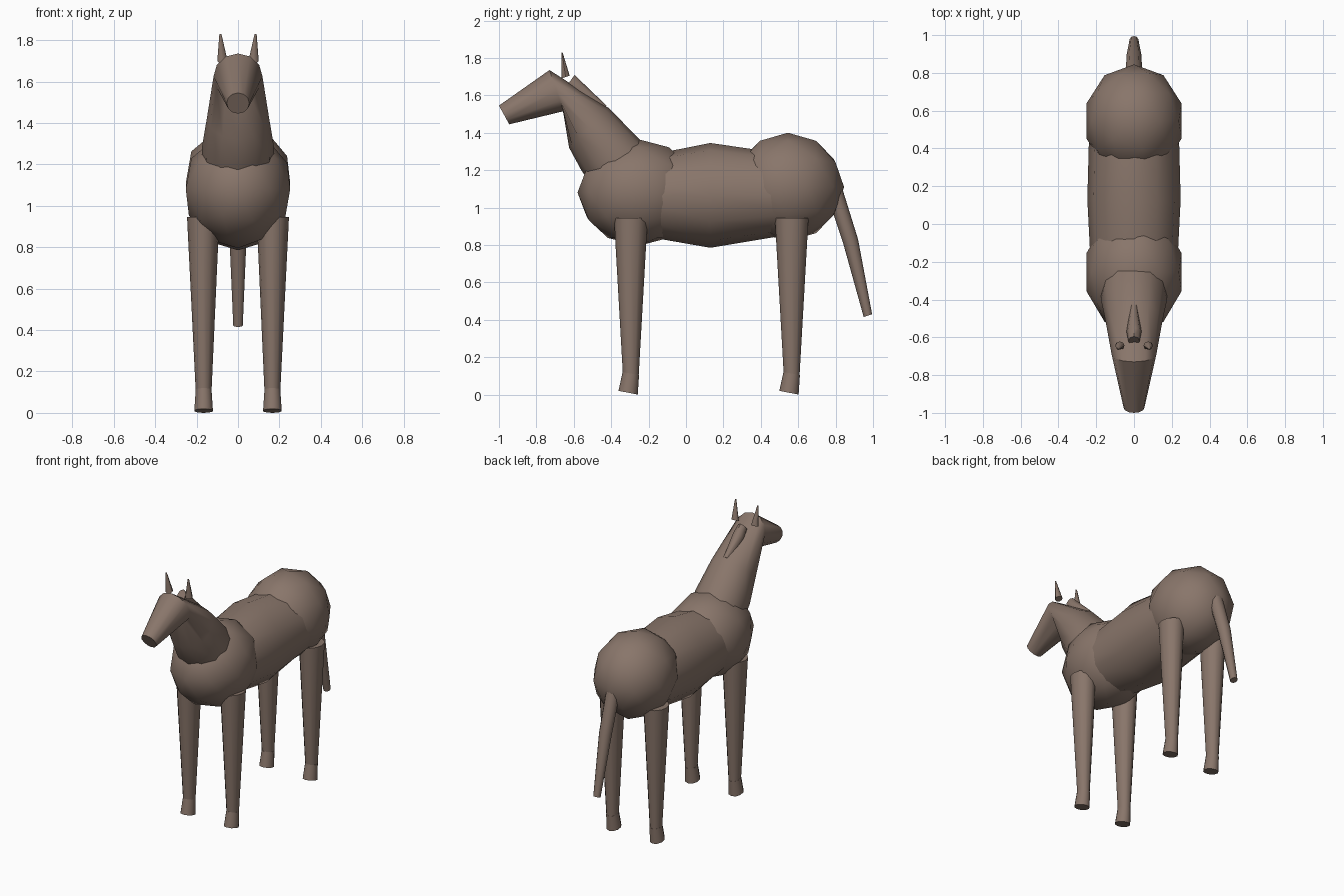
import bpy, bmesh, math
from mathutils import Vector

old = bpy.data.objects.get("Cube")
if old:
    bpy.data.objects.remove(old, do_unlink=True)

COLOUR = (0.25, 0.18, 0.145, 1)
coat = bpy.data.materials.new("brown_coat")
coat.use_nodes = True
coat.diffuse_color = COLOUR
coat.node_tree.nodes["Principled BSDF"].inputs["Base Color"].default_value = COLOUR


def finish(bm, name):
    """Turn a bmesh into a smooth-shaded object with the coat colour."""
    bmesh.ops.recalc_face_normals(bm, faces=bm.faces)
    mesh = bpy.data.meshes.new(name)
    bm.to_mesh(mesh)
    bm.free()
    mesh.materials.append(coat)
    obj = bpy.data.objects.new(name, mesh)
    bpy.context.collection.objects.link(obj)
    bpy.ops.object.select_all(action="DESELECT")
    obj.select_set(True)
    bpy.context.view_layer.objects.active = obj
    bpy.ops.object.shade_smooth_by_angle(angle=math.radians(50))
    return obj


def loft(name, rings, sides=10):
    """Skin elliptical rings: (centre x, half width, (y, z) one side, (y, z) other side)."""
    bm = bmesh.new()
    loops = []
    for x, w, a, b in rings:
        a, b = Vector((x, *a)), Vector((x, *b))
        mid, half = (a + b) / 2, (a - b) / 2
        angles = [math.tau * i / sides for i in range(sides)]
        loops.append([bm.verts.new(mid + half * math.cos(t) + Vector((w * math.sin(t), 0, 0)))
                      for t in angles])
    for lo, hi in zip(loops, loops[1:]):
        for i in range(sides):
            j = (i + 1) % sides
            bm.faces.new((lo[i], lo[j], hi[j], hi[i]))
    bm.faces.new(loops[0])
    bm.faces.new(loops[-1])
    return finish(bm, name)


def ball(name, centre, radii):
    bm = bmesh.new()
    bmesh.ops.create_icosphere(bm, subdivisions=2, radius=1)
    bmesh.ops.scale(bm, vec=radii, verts=bm.verts)
    bmesh.ops.translate(bm, vec=centre, verts=bm.verts)
    return finish(bm, name)


# Body masses
ball("chest", (0, -0.255, 1.08), (0.265, 0.325, 0.285))
ball("rump", (0, 0.545, 1.11), (0.265, 0.3, 0.29))
loft("barrel", [
    (0, 0.225, (-0.3, 1.26), (-0.3, 0.86)),
    (0, 0.247, (0.13, 1.345), (0.13, 0.785)),
    (0, 0.235, (0.58, 1.28), (0.58, 0.86)),
], 12)

# Neck running into the head and muzzle
loft("neck_and_head", [
    (0, 0.17, (-0.15, 1.26), (-0.48, 1.08)),
    (0, 0.175, (-0.24, 1.355), (-0.56, 1.2)),
    (0, 0.15, (-0.41, 1.53), (-0.625, 1.32)),
    (0, 0.118, (-0.73, 1.735), (-0.655, 1.515)),
    (0, 0.055, (-1.0, 1.545), (-0.945, 1.445)),
], 12)

# Short crest along the back of the neck
loft("mane", [
    (0, 0.03, (-0.595, 1.71), (-0.645, 1.64)),
    (0, 0.04, (-0.55, 1.665), (-0.59, 1.59)),
    (0, 0.018, (-0.425, 1.545), (-0.45, 1.51)),
], 8)

# Tail
loft("tail", [
    (0, 0.045, (0.83, 1.12), (0.75, 1.08)),
    (0, 0.042, (0.92, 0.83), (0.84, 0.81)),
    (0, 0.024, (0.995, 0.43), (0.95, 0.415)),
], 10)

for side, s in (("left", 1), ("right", -1)):
    # Ears
    loft(side + "_ear", [
        (s * 0.075, 0.025, (-0.665, 1.69), (-0.622, 1.705)),
        (s * 0.085, 0.005, (-0.667, 1.83), (-0.66, 1.83)),
    ], 8)
    # Legs and hooves
    for end, y in (("front", -0.295), ("rear", 0.565)):
        loft(f"{side}_{end}_leg", [
            (s * 0.168, 0.078, (y - 0.09, 0.945), (y + 0.09, 0.945)),
            (s * 0.166, 0.038, (y - 0.042, 0.1), (y + 0.042, 0.1)),
        ], 12)
        loft(f"{side}_{end}_hoof", [
            (s * 0.166, 0.04, (y - 0.044, 0.12), (y + 0.044, 0.105)),
            (s * 0.166, 0.047, (y - 0.066, 0.02), (y + 0.037, 0.0)),
        ], 10)
